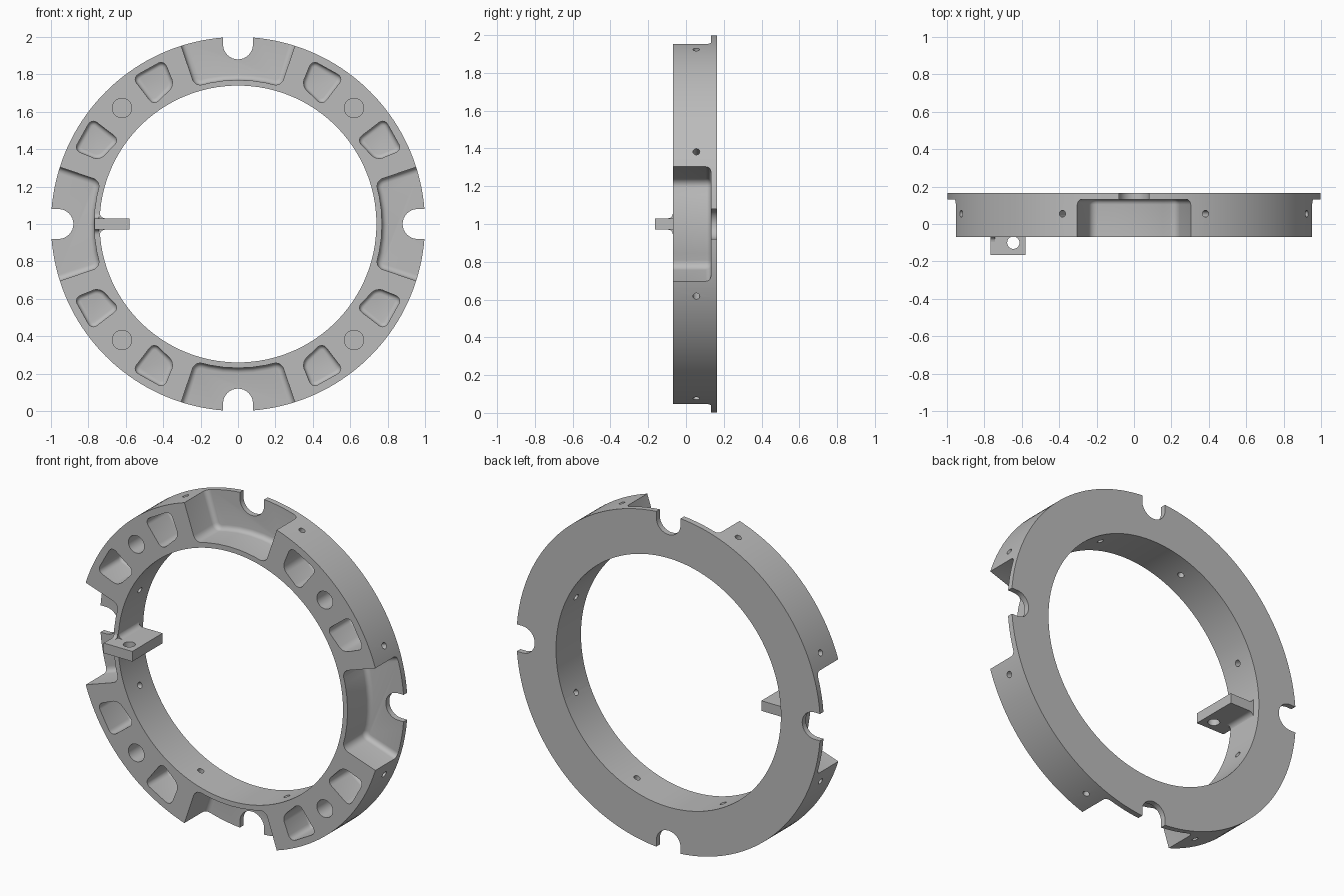
import bpy, bmesh, math
from mathutils import Matrix, Vector

cube = bpy.data.objects.get("Cube")
if cube:
    bpy.data.objects.remove(cube, do_unlink=True)

FRONT, BACK, FLOOR = -0.07, 0.165, 0.132
R_OUT, R_IN, R_LIP = 1.0, 0.74, 0.77
LIFT = Matrix.Translation((0, 0, 1))

metal = bpy.data.materials.new("plain_grey")
metal.use_nodes = True
grey = (0.5, 0.5, 0.5, 1)
metal.diffuse_color = grey
metal.node_tree.nodes["Principled BSDF"].inputs["Base Color"].default_value = grey


def polar(r, deg):
    """Point on the ring face, angle measured from the top."""
    a = math.radians(deg)
    return (r * math.sin(a), r * math.cos(a))


def prism(bm, outline, y0, y1, corners=(), corner_r=0.0, floor_r=0.0):
    """Extrude an x-z outline along y; round chosen corners and the far floor."""
    part = bmesh.new()
    near = [part.verts.new((x, y0, z)) for x, z in outline]
    far = [part.verts.new((x, y1, z)) for x, z in outline]
    part.faces.new(near)
    part.faces.new(far[::-1])
    n = len(outline)
    for i in range(n):
        j = (i + 1) % n
        part.faces.new((near[j], near[i], far[i], far[j]))
    bmesh.ops.recalc_face_normals(part, faces=part.faces)
    if corners:
        edges = [part.edges.get((near[i], far[i])) for i in corners]
        bmesh.ops.bevel(part, geom=edges, offset=corner_r, segments=5,
                        profile=0.5, affect='EDGES', clamp_overlap=False)
    if floor_r:
        edges = [e for e in part.edges
                 if all(abs(v.co.y - y1) < 1e-5 for v in e.verts)]
        bmesh.ops.bevel(part, geom=edges, offset=floor_r, segments=4,
                        profile=0.5, affect='EDGES', clamp_overlap=False)
    tmp = bpy.data.meshes.new("tmp")
    part.to_mesh(tmp)
    part.free()
    bm.from_mesh(tmp)
    bpy.data.meshes.remove(tmp)


def rod(bm, start, end, radius, sides=24):
    a, b = Vector(start), Vector(end)
    turn = (b - a).to_track_quat('Z', 'Y').to_matrix().to_4x4()
    bmesh.ops.create_cone(bm, cap_ends=True, segments=sides, radius1=radius,
                          radius2=radius, depth=(b - a).length,
                          matrix=Matrix.Translation((a + b) / 2) @ turn)


def make(name, bm):
    mesh = bpy.data.meshes.new(name)
    bm.to_mesh(mesh)
    bm.free()
    mesh.transform(LIFT)
    mesh.materials.append(metal)
    ob = bpy.data.objects.new(name, mesh)
    bpy.context.scene.collection.objects.link(ob)
    return ob


def cut(ob, bm):
    """Subtract the cutter shapes and bake the result."""
    cutter = make("cutter", bm)
    cutter.hide_render = True
    mod = ob.modifiers.new("cut", 'BOOLEAN')
    mod.operation, mod.solver, mod.object = 'DIFFERENCE', 'EXACT', cutter
    deps = bpy.context.evaluated_depsgraph_get()
    baked = bpy.data.meshes.new_from_object(ob.evaluated_get(deps))
    ob.modifiers.clear()
    ob.data = baked
    bpy.data.objects.remove(cutter, do_unlink=True)


def smooth(ob):
    bpy.ops.object.select_all(action='DESELECT')
    ob.select_set(True)
    bpy.context.view_layer.objects.active = ob
    bpy.ops.object.shade_smooth_by_angle(angle=math.radians(32))


# Ring body
bm = bmesh.new()
rod(bm, (0, FRONT, 0), (0, BACK, 0), R_OUT, 160)
ring = make("ring_body", bm)
bm = bmesh.new()
rod(bm, (0, -0.5, 0), (0, 0.5, 0), R_IN, 160)
cut(ring, bm)

# Recesses, pockets, bolt holes and radial pin holes
bm = bmesh.new()
for k in range(4):
    turn = 90 * k
    arc = [polar(R_LIP, turn - 17.4 + 34.8 * i / 6) for i in range(7)]
    outer = [polar(1.15, turn + 17.8), polar(1.15, turn - 17.8)]
    prism(bm, arc + outer, -0.3, FLOOR, (0, 6), 0.04, 0.028)
    for s in (-1, 1):
        pocket = [polar(r, turn + s * a) for r, a in
                  ((0.962, 24.3), (0.965, 35.8), (0.778, 35.4), (0.815, 24.7))]
        prism(bm, pocket, -0.3, FLOOR, range(4), 0.036, 0.022)
        x, z = polar(1, turn + s * 22.5)
        rod(bm, (0.65 * x, 0.055, 0.65 * z), (1.1 * x, 0.055, 1.1 * z), 0.018, 16)
    x, z = polar(0.877, turn + 45)
    rod(bm, (x, -0.3, z), (x, 0.08, z), 0.052, 32)
cut(ring, bm)

# Edge slots
bm = bmesh.new()
for k in range(4):
    tip = [(0.08 * math.cos(t), 0.96 + 0.08 * math.sin(t))
           for t in (-math.pi * i / 16 for i in range(17))]
    slot = [(0.08, 1.2)] + tip + [(-0.08, 1.2)]
    c, s = round(math.cos(k * math.pi / 2)), round(math.sin(k * math.pi / 2))
    prism(bm, [(x * c + z * s, z * c - x * s) for x, z in slot], -0.3, 0.3)
cut(ring, bm)
smooth(ring)

# Bracket plate with its hole
END = 0.12
bm = bmesh.new()
prism(bm, [(-0.768, -0.03), (-0.58, -0.03), (-0.58, 0.03), (-0.768, 0.03)],
      -BACK, END)
bracket = make("bracket_plate", bm)
bm = bmesh.new()
rod(bm, (-0.645, -0.1, -0.2), (-0.645, -0.1, 0.2), 0.033, 32)
cut(bracket, bm)
smooth(bracket)


def flare(base, r):
    """Concave fillet outline that widens from the plate to its base."""
    arc = [(base + r - r * math.sin(t), 0.03 + r - r * math.cos(t))
           for t in (math.pi / 2 * i / 6 for i in range(7))]
    top = arc + [(base - 0.015, 0.03 + r)]
    return top + [(x, -z) for x, z in reversed(top)]


# Fillets where the bracket meets the inner wall and the front rim
bm = bmesh.new()
prism(bm, flare(-0.739, 0.03), FRONT, END)
smooth(make("bracket_wall_fillet", bm))
bm = bmesh.new()
prism(bm, flare(0, 0.025), -0.766, -0.742)
bmesh.ops.transform(bm, verts=bm.verts, matrix=Matrix.Translation((0, FRONT, 0))
                    @ Matrix.Rotation(-math.pi / 2, 4, 'Z'))
smooth(make("bracket_front_fillet", bm))
